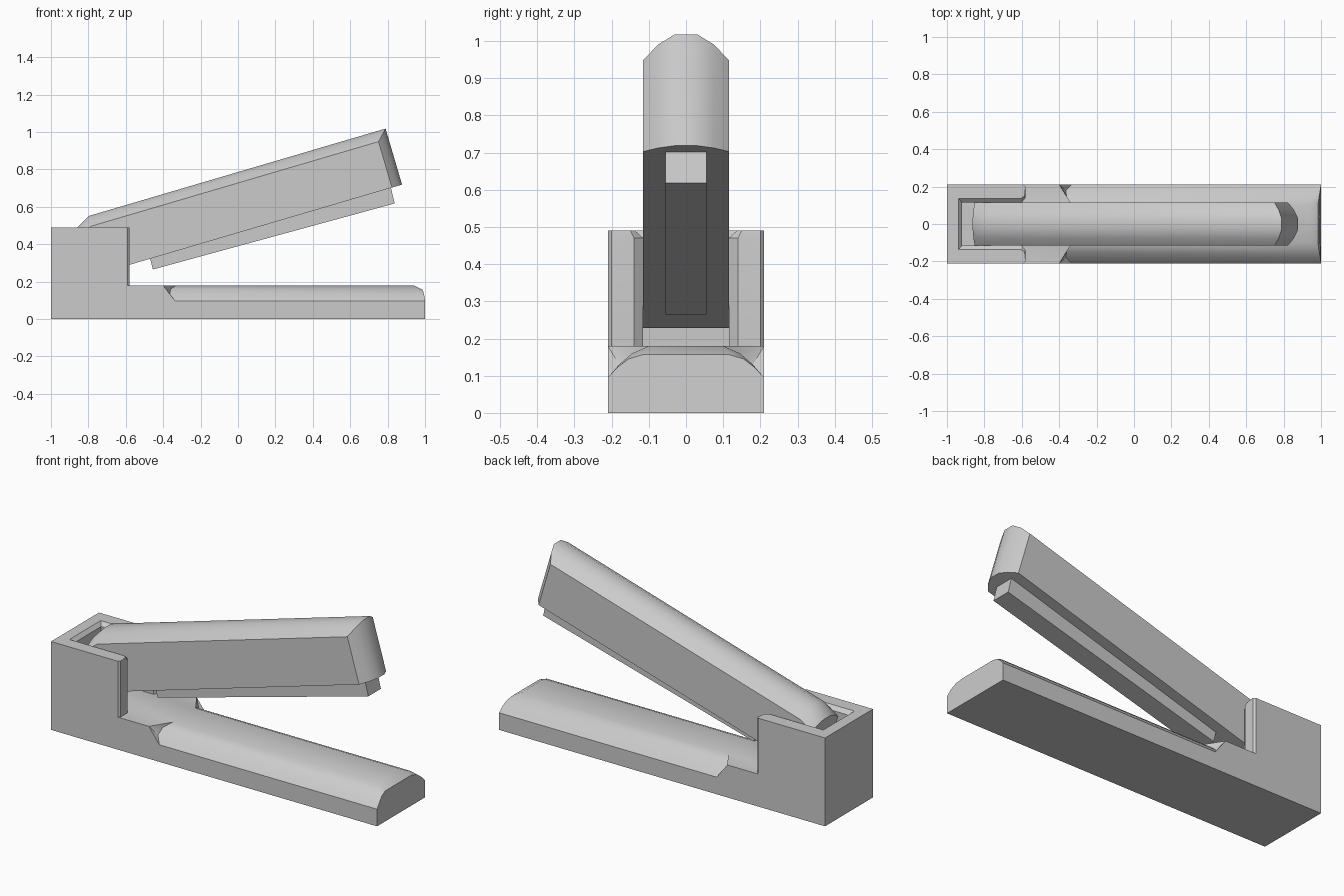
import bpy
import bmesh
from math import radians, sin, cos

cube = bpy.data.objects.get("Cube")
if cube:
    bpy.data.objects.remove(cube, do_unlink=True)

grey = bpy.data.materials.new("light grey")
grey.use_nodes = True
tone = (0.6, 0.6, 0.6, 1)
grey.diffuse_color = tone
grey.node_tree.nodes["Principled BSDF"].inputs["Base Color"].default_value = tone


def mirrored(half):
    """Close a half outline across the y = 0 plane."""
    return half + [(x, -y, z) for x, y, z in reversed(half)]


def loft(name, rings):
    """Skin matching rings of points and cap both ends."""
    bm = bmesh.new()
    loops = [[bm.verts.new(p) for p in ring] for ring in rings]
    n = len(rings[0])
    for a, b in zip(loops, loops[1:]):
        for i in range(n):
            j = (i + 1) % n
            bm.faces.new((a[i], a[j], b[j], b[i]))
    bm.faces.new(loops[0])
    bm.faces.new(loops[-1])
    bmesh.ops.remove_doubles(bm, verts=bm.verts, dist=0.0005)
    bmesh.ops.recalc_face_normals(bm, faces=bm.faces)
    mesh = bpy.data.meshes.new(name)
    bm.to_mesh(mesh)
    bm.free()
    mesh.materials.append(grey)
    obj = bpy.data.objects.new(name, mesh)
    bpy.context.collection.objects.link(obj)
    bpy.ops.object.select_all(action="DESELECT")
    obj.select_set(True)
    bpy.context.view_layer.objects.active = obj
    bpy.ops.object.shade_smooth_by_angle(angle=radians(30))
    return obj


# Base: square at the rear, notched into a rounded top that curves down in front
W, H, LIP = 0.21, 0.18, 0.095
curve = [(W, LIP), (0.18, 0.13), (0.145, 0.16), (0.10, H)]
starts = [-0.335, -0.365, -0.36, -0.33]
notch = [(x, y, z) for x, (y, z) in zip(starts, curve)]
foot = (starts[0], W, 0)
corner = (-0.4, W, H)
rear = [(-1, W, 0), (-1, W, LIP), (-1, W, H), (-1, W, H), (-1, 0.10, H)]
shoulder = [foot, notch[0], corner, corner, notch[3]]
front = [(x, y, z) for x, (y, z) in zip((1, 0.975, 0.955, 0.94), curve)]
nose = [(1, W, 0), (1, W, LIP), (0.997, 0.185, 0.122),
        (0.991, 0.155, 0.145), (0.985, 0.115, 0.157)]
loft("base", [mirrored(r) for r in
              (rear, shoulder, [foot] + notch, [(1, W, 0)] + front, nose)])

# Hinge housing: U-shaped in plan, open to the front, inner rim chamfered
plan = [(-1, W), (-0.59, W), (-0.58, 0.2), (-0.58, 0.14), (-0.6, 0.115), (-0.92, 0.115)]
rim = plan[:3] + [(-0.585, 0.15), (-0.605, 0.137), (-0.938, 0.137)]
loft("hinge_housing", [mirrored([(x, y, z) for x, y in outline])
                       for outline, z in ((plan, H), (plan, 0.47), (rim, 0.49))])

# Raised arm: upright slices across its width, lower and shorter at the sides
TILT = radians(16.4)


def arm_slice(y, drop):
    outline = [(-drop, -0.312), (-drop, -drop), (-1.655, -drop),
               (-1.735, -0.045 - drop * 0.7), (-1.735, -0.312)]
    return [(0.789 + u * cos(TILT) - w * sin(TILT), y,
             1.018 + u * sin(TILT) + w * cos(TILT)) for u, w in outline]


slices = [(0.115, 0.056), (0.075, 0.022), (0.03, 0)]
loft("arm", [arm_slice(y, d) for y, d in slices]
     + [arm_slice(-y, d) for y, d in reversed(slices)])

# Magazine rail under the arm
rail = [(-0.455, 0.265), (0.838, 0.618), (0.816, 0.708), (-0.472, 0.33)]
loft("magazine_rail", [[(x, y, z) for x, z in rail] for y in (-0.055, 0.055)])
